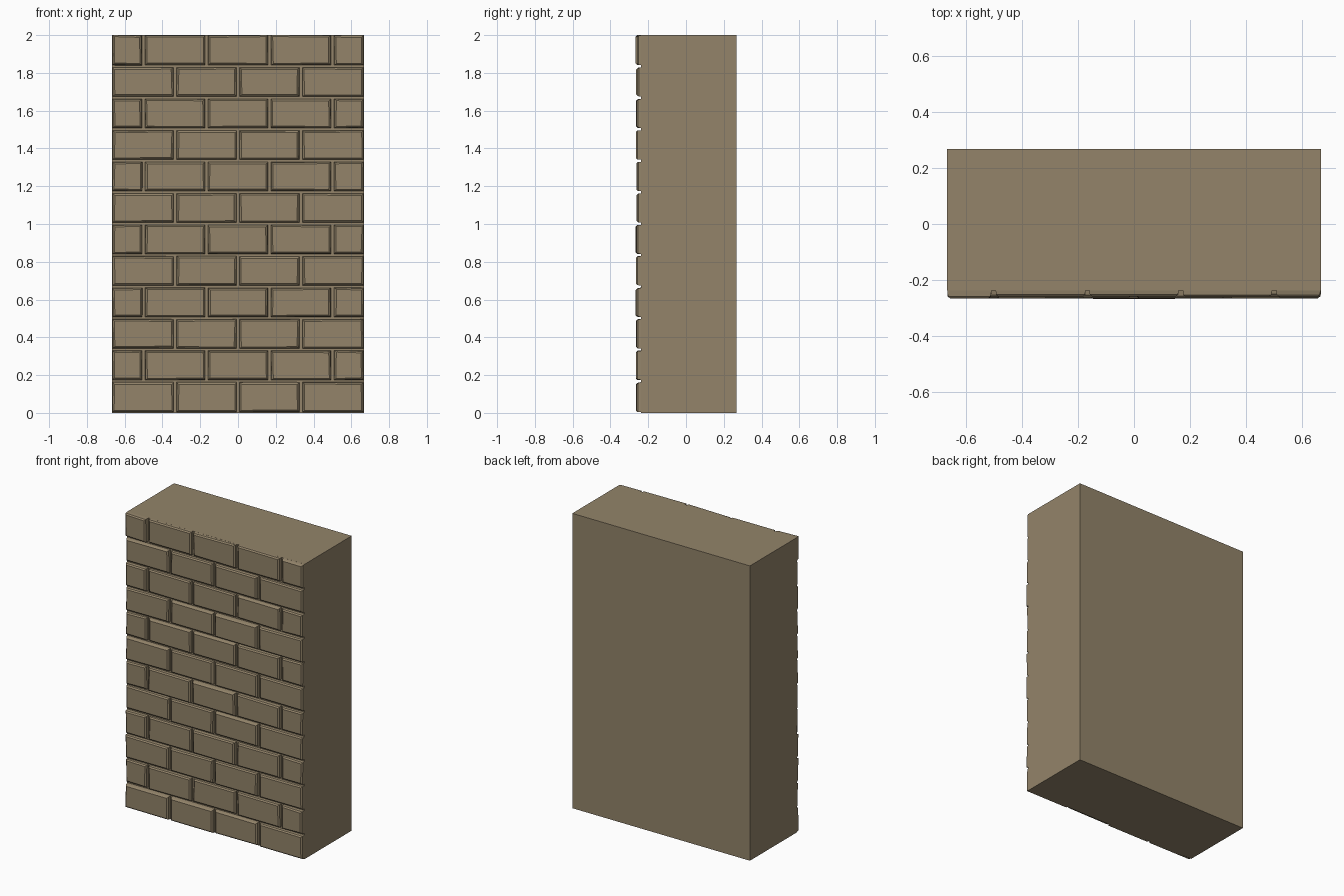
import bpy, bmesh, random

if "Cube" in bpy.data.objects:
    bpy.data.objects.remove(bpy.data.objects["Cube"])

random.seed(4)

stone = bpy.data.materials.new("tan stone")
stone.diffuse_color = (0.292, 0.231, 0.144, 1)
stone.use_nodes = True
stone.node_tree.nodes["Principled BSDF"].inputs["Base Color"].default_value = stone.diffuse_color

W, H = 1.333, 2.0            # wall width and height
BACK, CORE, FRONT = 0.267, -0.237, -0.267
ROWS = 12
ROW_H = H / ROWS
BRICK = W / 4
GAP = 0.007                  # half of the mortar joint


def finish(name, bm):
    bmesh.ops.recalc_face_normals(bm, faces=bm.faces)
    mesh = bpy.data.meshes.new(name)
    bm.to_mesh(mesh)
    bm.free()
    mesh.materials.append(stone)
    obj = bpy.data.objects.new(name, mesh)
    bpy.context.collection.objects.link(obj)
    return obj


def add_brick(bm, x0, x1, z0, z1):
    """Brick with slightly uneven sides and a chamfered front; open at the hidden back."""
    front = FRONT + random.uniform(0, 0.009)
    j = lambda: random.uniform(0, 0.005)
    signs = [(1, 1), (-1, 1), (-1, -1), (1, -1)]     # inward directions of the corners
    corners = [(x0, z0), (x1, z0), (x1, z1), (x0, z1)]
    rings = [[], [], []]
    for (x, z), (sx, sz) in zip(corners, signs):
        a, b = j(), j()
        rings[0].append(bm.verts.new((x, CORE + 0.002, z)))
        rings[1].append(bm.verts.new((x + sx * a, front + 0.008, z + sz * b)))
        rings[2].append(bm.verts.new((x + sx * (a + 0.009), front, z + sz * (b + 0.008))))
    for r0, r1 in zip(rings, rings[1:]):
        for i in range(4):
            k = (i + 1) % 4
            bm.faces.new((r0[i], r0[k], r1[k], r1[i]))
    bm.faces.new(rings[2])


# Solid wall body behind the bricks
bm = bmesh.new()
bmesh.ops.create_cube(bm, size=1)
for v in bm.verts:
    v.co.x *= W
    v.co.y = BACK if v.co.y > 0 else CORE
    v.co.z = H if v.co.z > 0 else 0
finish("wall_body", bm)

# Courses of bricks in running bond, half bricks at the ends of every other course
bm = bmesh.new()
for row in range(ROWS):
    z0 = row * ROW_H + (0.004 if row == 0 else GAP)
    z1 = (row + 1) * ROW_H - (0 if row == ROWS - 1 else 0.004)
    cuts = [-W / 2 + BRICK * i for i in range(5)]
    if row % 2:
        cuts = [-W / 2] + [c + BRICK / 2 for c in cuts[:-1]] + [W / 2]
    for n, (a, b) in enumerate(zip(cuts, cuts[1:])):
        left = 0.001 if n == 0 else GAP
        right = 0.001 if n == len(cuts) - 2 else GAP
        add_brick(bm, a + left, b - right, z0, z1)
finish("front_bricks", bm)
